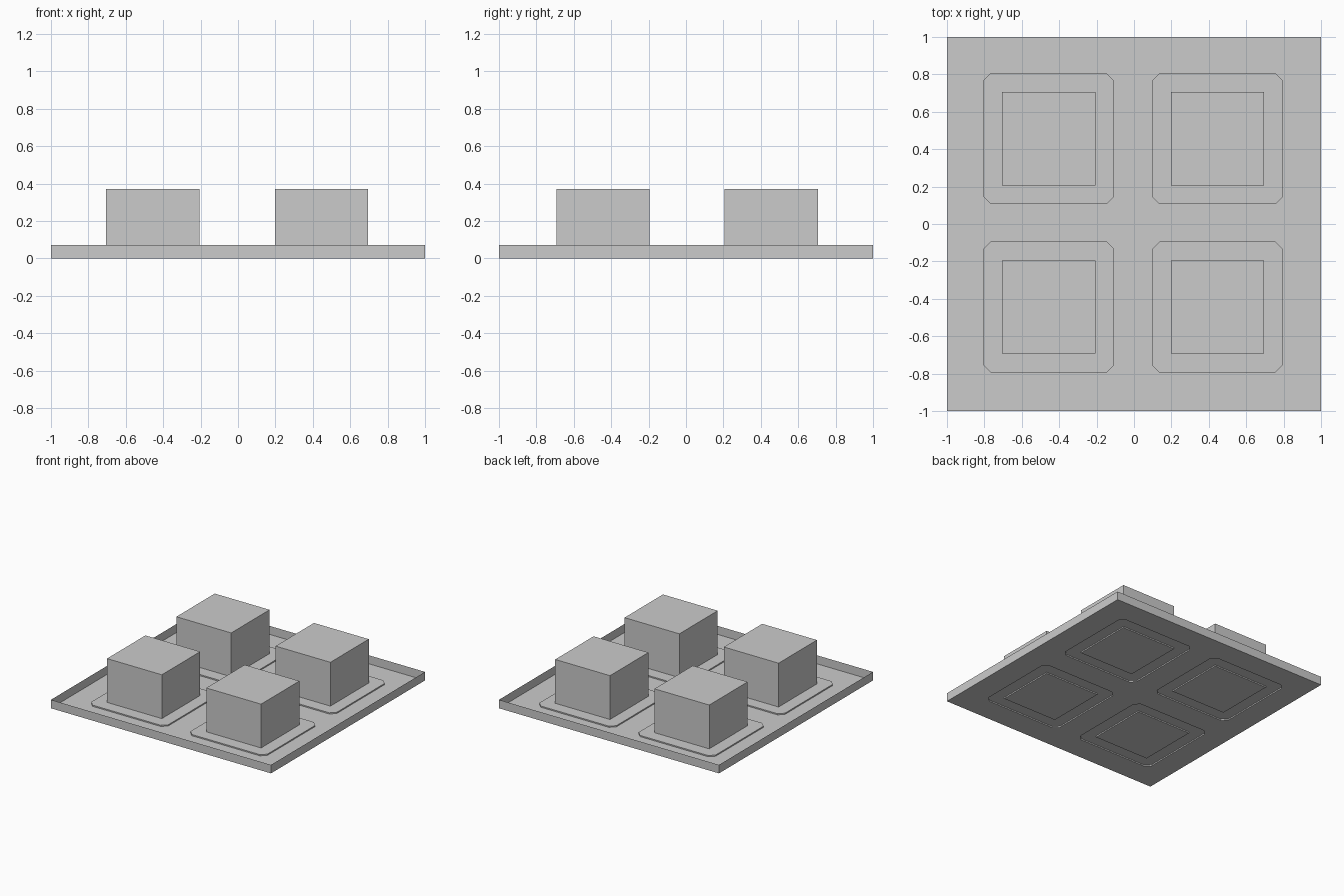
import bpy, bmesh

if "Cube" in bpy.data.objects:
    bpy.data.objects.remove(bpy.data.objects["Cube"])

RIM_H = 0.07      # height of the tray rim
PAD_H = 0.01      # height of the embossed pads
PAD_HALF = 0.35
CHAMFER = 0.04
CENTRES = [(x, y) for x in (-0.456, 0.446) for y in (-0.444, 0.456)]


def add_object(name, bm):
    mesh = bpy.data.meshes.new(name)
    bm.to_mesh(mesh)
    bm.free()
    obj = bpy.data.objects.new(name, mesh)
    bpy.context.collection.objects.link(obj)
    return obj


def add_quadrant(bm, cx, cy):
    """Quarter of the tray floor with a raised, corner-cut pad."""
    x0, x1 = (0, 1) if cx > 0 else (-1, 0)
    y0, y1 = (0, 1) if cy > 0 else (-1, 0)
    outer = [bm.verts.new((x, y, 0)) for x, y in
             ((x0, y0), (x1, y0), (x1, y1), (x0, y1))]
    h, c = PAD_HALF, PAD_HALF - CHAMFER
    ring = [(-h, -c), (-c, -h), (c, -h), (h, -c),
            (h, c), (c, h), (-c, h), (-h, c)]
    low = [bm.verts.new((cx + x, cy + y, 0)) for x, y in ring]
    top = [bm.verts.new((cx + x, cy + y, PAD_H)) for x, y in ring]
    for i in range(4):
        a, b = 2 * i, 2 * i + 1
        n = (b + 1) % 8
        bm.faces.new((outer[i], low[b], low[a]))
        bm.faces.new((outer[i], outer[(i + 1) % 4], low[n], low[b]))
    for i in range(8):
        j = (i + 1) % 8
        bm.faces.new((low[i], low[j], top[j], top[i]))
    bm.faces.new(top)


# Tray: thin sheet floor with four pads and an upright sheet rim
bm = bmesh.new()
for cx, cy in CENTRES:
    add_quadrant(bm, cx, cy)
corners = [(-1, -1), (1, -1), (1, 1), (-1, 1)]
for (ax, ay), (bx, by) in zip(corners, corners[1:] + corners[:1]):
    bm.faces.new([bm.verts.new(p) for p in
                  ((ax, ay, 0), (bx, by, 0), (bx, by, RIM_H), (ax, ay, RIM_H))])
bmesh.ops.remove_doubles(bm, verts=bm.verts, dist=0.0001)
add_object("tray", bm)

# Four blocks standing on the pads
for i, (cx, cy) in enumerate(CENTRES):
    bm = bmesh.new()
    bmesh.ops.create_cube(bm, size=1)
    bmesh.ops.scale(bm, vec=(0.498, 0.498, 0.37), verts=bm.verts)
    bmesh.ops.translate(bm, vec=(cx, cy, 0.185), verts=bm.verts)
    add_object(f"block_{i + 1}", bm)
